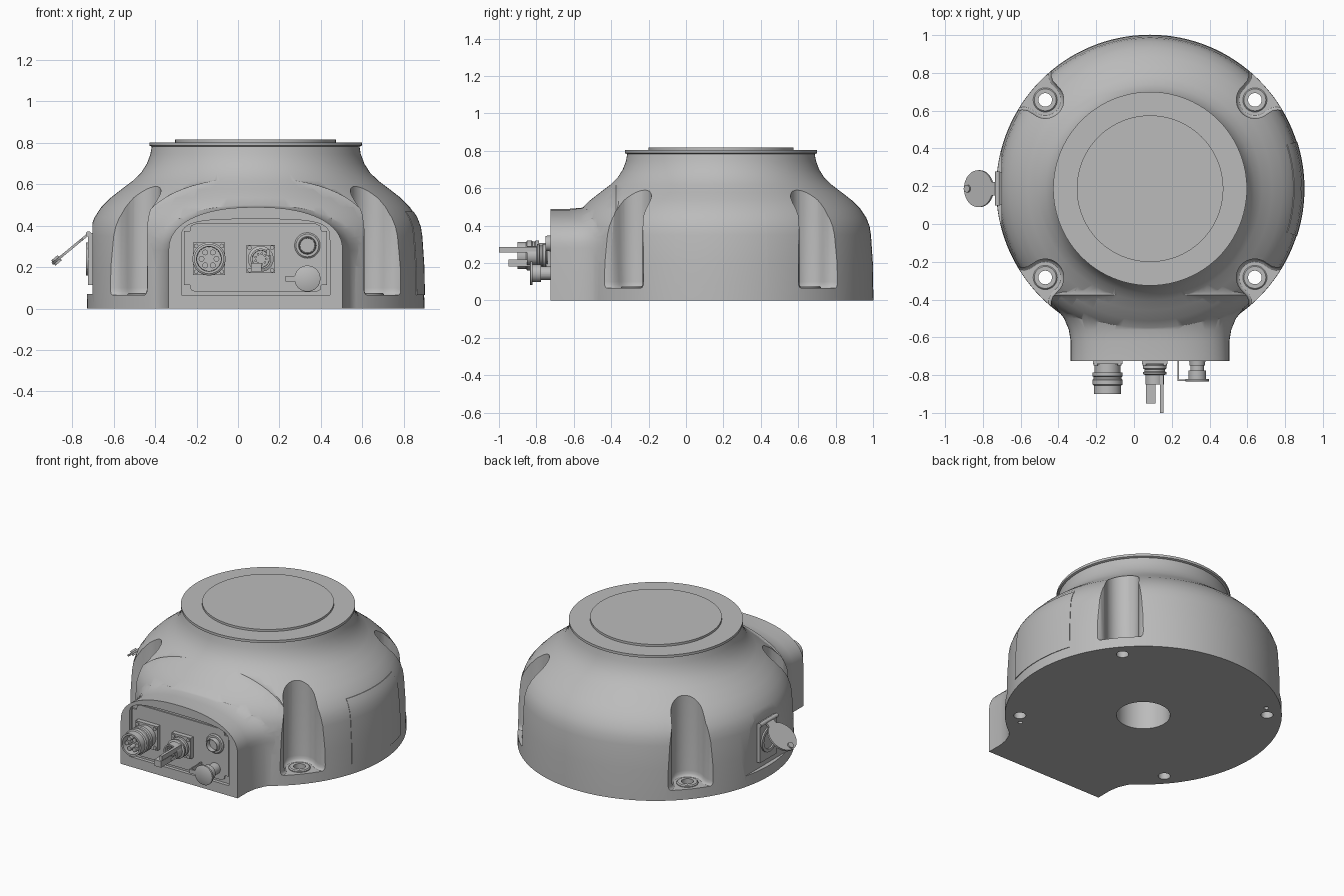
import bpy, bmesh, math
from mathutils import Vector, Matrix

old = bpy.data.objects.get("Cube")
if old:
    bpy.data.objects.remove(old)

CX, CY = 0.085, 0.187
AXIS = Vector((CX, CY, 0))

grey = bpy.data.materials.new("mid_grey")
grey.use_nodes = True
grey.diffuse_color = (0.5, 0.5, 0.5, 1)
grey.node_tree.nodes["Principled BSDF"].inputs["Base Color"].default_value = (0.5, 0.5, 0.5, 1)


def finish(bm, name):
    bmesh.ops.remove_doubles(bm, verts=bm.verts, dist=1e-5)
    bmesh.ops.recalc_face_normals(bm, faces=bm.faces)
    me = bpy.data.meshes.new(name)
    bm.to_mesh(me)
    bm.free()
    me.materials.append(grey)
    ob = bpy.data.objects.new(name, me)
    bpy.context.collection.objects.link(ob)
    return ob


def smooth(ob, angle=32):
    bpy.ops.object.select_all(action='DESELECT')
    ob.select_set(True)
    bpy.context.view_layer.objects.active = ob
    bpy.ops.object.shade_smooth_by_angle(angle=math.radians(angle))
    return ob


def loft(name, rings, closed=False):
    """Skin equal-sized rings of points; cap the ends unless closed."""
    bm = bmesh.new()
    vs = [[bm.verts.new(p) for p in r] for r in rings]
    n = len(vs[0])
    pairs = list(zip(vs, vs[1:])) + ([(vs[-1], vs[0])] if closed else [])
    for a, b in pairs:
        for i in range(n):
            j = (i + 1) % n
            bm.faces.new((a[i], a[j], b[j], b[i]))
    if not closed:
        bm.faces.new(vs[0])
        bm.faces.new(vs[-1])
    return finish(bm, name)


def lathe(name, profile, origin=AXIS, direction=(0, 0, 1), segs=96, closed=False):
    """Turn (radius, height) pairs about an axis."""
    rot = Vector(direction).to_track_quat('Z', 'Y')
    rings = [[Vector(origin) + rot @ Vector((r * math.cos(math.tau * i / segs),
              r * math.sin(math.tau * i / segs), h)) for i in range(segs)] for r, h in profile]
    return loft(name, rings, closed)


def rod(name, origin, direction, r, a, b, segs=32):
    return lathe(name, [(r, a), (r, b)], origin, direction, segs)


def box(name, lo, hi):
    bm = bmesh.new()
    lo, hi = Vector(lo), Vector(hi)
    bmesh.ops.create_cube(bm, size=1, matrix=Matrix.Translation((lo + hi) / 2) @ Matrix.Diagonal((*(hi - lo), 1)))
    return finish(bm, name)


def prism(name, points, y0, y1):
    return loft(name, [[(x, y, z) for x, z in points] for y in (y0, y1)])


def boolean(ob, other, op='DIFFERENCE'):
    bpy.context.view_layer.objects.active = ob
    m = ob.modifiers.new("cut", 'BOOLEAN')
    m.operation, m.object, m.solver = op, other, 'EXACT'
    bpy.ops.object.modifier_apply(modifier=m.name)
    bpy.data.objects.remove(other)


# Domed body
PROFILE = [(0.815, 0), (0.812, 0.2), (0.802, 0.35), (0.795, 0.395), (0.778, 0.44), (0.745, 0.49),
           (0.70, 0.535), (0.645, 0.578), (0.592, 0.618), (0.552, 0.657), (0.525, 0.70),
           (0.508, 0.745), (0.5, 0.79)]
body = lathe("body", PROFILE, segs=128)


# Connector housing, an arch that flares into the body
def arch(y, half, top, base=0.28, power=2 / 2.3):
    pts = [(CX + half, y, 0)]
    for i in range(33):
        t = math.pi * i / 32
        c, s = math.cos(t), max(math.sin(t), 0)
        pts.append((CX + half * math.copysign(abs(c) ** power, c), y, base + (top - base) * s ** power))
    return pts + [(CX - half, y, 0)]


FLARE = [(-0.725, 0.42, 0.49), (-0.62, 0.42, 0.49), (-0.56, 0.43, 0.495), (-0.5, 0.455, 0.515),
         (-0.45, 0.495, 0.55), (-0.41, 0.54, 0.59), (-0.375, 0.585, 0.63), (-0.3, 0.56, 0.64), (-0.15, 0.5, 0.64)]
boolean(body, loft("housing", [arch(*s) for s in FLARE]), 'UNION')

# Recess in the housing front
frame = [(x, z) for x, y, z in arch(0, 0.358, 0.432, 0.33, 0.55)]
frame = [(x, max(z, 0.065)) for x, z in frame]
boolean(body, prism("recess_cutter", frame, -0.8, -0.703))

# Bolt pockets with through holes
bolts = [Vector((CX + sx * 0.555, CY + sy * 0.47, 0)) for sx in (1, -1) for sy in (1, -1)]
half_plan = [(0.3, 0.2), (0.1, 0.175), (0.08, 0.145), (0.06, 0.118), (0.035, 0.103), (0.0, 0.098)]
back = [(-0.098 * math.sin(a), 0.098 * math.cos(a)) for a in [math.pi * i / 16 for i in range(1, 16)]]
plan = half_plan + back + [(u, -v) for u, v in reversed(half_plan)]
for p in bolts:
    out = (p - AXIS).normalized()
    side = Vector((-out.y, out.x, 0))
    rings = []
    for z, k in ((0.065, 0.84), (0.07, 0.92), (0.082, 0.98), (0.1, 1), (0.72, 1)):
        rings.append([p + out * (u * k if u < 0 else u) + side * v * k + Vector((0, 0, z)) for u, v in plan])
    boolean(body, loft("pocket_cutter", rings))
    boolean(body, rod("bolt_cutter", p, (0, 0, 1), 0.036, -0.1, 0.15))
    smooth(lathe("bolt_seat", [(0.036, 0.05), (0.064, 0.05), (0.064, 0.07), (0.058, 0.076), (0.036, 0.076)],
                 p, segs=32, closed=True))

# Base bore, locating holes and the flat on the right side
boolean(body, rod("bore_cutter", AXIS, (0, 0, 1), 0.158, -0.1, 0.4, 64))
for s in (1, -1):
    boolean(body, rod("pin_cutter", AXIS + Vector((s * 0.5, -s * 0.53, 0)), (0, 0, 1), 0.014, -0.1, 0.04, 16))
boolean(body, box("flat_cutter", (-0.9, -0.4, 0.07), (-0.702, 0.8, 0.6)))
smooth(body)

# Top flange and raised disc
smooth(lathe("top_flange", [(0.497, 0.78), (0.513, 0.787), (0.513, 0.803), (0.49, 0.803)]))
smooth(lathe("top_disc", [(0.388, 0.8), (0.388, 0.817)]))

# Curved access cover on the left side
cover = []
for r, z in [(0.8147, 0.065)] + [q for q in PROFILE if 0.1 < q[1] < 0.45] + [(0.76, 0.468)]:
    arc = [math.radians(-17.8 + 35.6 * i / 16) for i in range(17)]
    strip = [AXIS + Vector((q * math.cos(a), q * math.sin(a), z))
             for q, angles in ((r + 0.003, arc), (r - 0.006, arc[::-1])) for a in angles]
    cover.append(strip)
smooth(loft("access_cover", cover))

# Notched connector plate
quarter = [(0.345, 0.13), (0.318, 0.13), (0.312, 0.155), (0.29, 0.165)]
outline = []
for sx, sz in ((1, 1), (-1, 1), (-1, -1), (1, -1)):
    pts = [(CX + sx * x, 0.245 + sz * z) for x, z in quarter]
    outline += pts if sx * sz > 0 else pts[::-1]
prism("connector_plate", outline, -0.711, -0.69)

FRONT = (0, -1, 0)


def socket(name, x, z, half, steps, pins, pin_ring, pin_r):
    """Square flange, stepped hollow barrel and contact pins."""
    box(name + "_flange", (x - half, -0.74, z - half), (x + half, -0.7, z + half))
    for sx in (1, -1):
        for sz in (1, -1):
            rod(name + "_screw", (x + sx * half * 0.8, 0, z + sz * half * 0.8), FRONT, 0.011, 0.73, 0.748, 12)
    smooth(lathe(name + "_barrel", steps, (x, 0, z), FRONT, 40))
    for i in range(pins):
        a = math.tau * i / pins
        rod(name + "_pin", (x + pin_ring * math.cos(a), 0, z + pin_ring * math.sin(a)), FRONT,
            pin_r, 0.77, steps[-3][1] - 0.01, 12)


# Power socket
socket("power_socket", -0.14, 0.24, 0.078,
       [(0.068, 0.7), (0.068, 0.785), (0.08, 0.785), (0.08, 0.805), (0.074, 0.81), (0.074, 0.82), (0.08, 0.825),
        (0.08, 0.85), (0.072, 0.855), (0.072, 0.9), (0.06, 0.9), (0.058, 0.84)], 6, 0.036, 0.014)

# Signal socket with its two latch bars
socket("signal_socket", 0.11, 0.24, 0.068,
       [(0.05, 0.7), (0.05, 0.745), (0.062, 0.75), (0.062, 0.765), (0.054, 0.77), (0.054, 0.78), (0.062, 0.785),
        (0.062, 0.795), (0.05, 0.8), (0.05, 0.85), (0.041, 0.85), (0.04, 0.82)], 9, 0.026, 0.006)
box("latch_block", (0.063, -0.95, 0.18), (0.113, -0.8, 0.22))
box("latch_bar", (0.137, -1.0, 0.255), (0.155, -0.8, 0.285))

# Round port above the capped port
smooth(lathe("round_port", [(0.062, 0.7), (0.062, 0.716), (0.055, 0.722), (0.043, 0.722), (0.04, 0.75), (0.036, 0.75),
                            (0.035, 0.72)], (0.335, 0, 0.305), FRONT, 32))

# Capped port and cap tether
cap = (0.335, 0, 0.145)
rod("capped_port", cap, FRONT, 0.036, 0.7, 0.79)
smooth(lathe("port_cap", [(0.047, 0.775), (0.047, 0.82), (0.063, 0.82), (0.063, 0.832), (0.058, 0.835)], cap, FRONT, 32))
box("tether_arm", (0.235, -0.832, 0.132), (0.3, -0.822, 0.158))
box("tether_strap", (0.23, -0.832, 0.132), (0.238, -0.7, 0.158))

# Side port with an open hinged lid
SIDE = (-1, 0, 0)
port = (0, 0.187, 0.24)
box("side_port_flange", (-0.725, 0.1, 0.115), (-0.69, 0.274, 0.365))
smooth(lathe("side_port_ring", [(0.08, 0.7), (0.08, 0.735), (0.06, 0.735), (0.058, 0.727)], port, SIDE, 32))
rod("lid_hinge", (-0.722, 0.187, 0.36), (0, 1, 0), 0.013, -0.09, 0.09, 16)
slope = Vector((-0.2, 0, -0.165)).normalized()
normal = Vector((slope.z, 0, -slope.x)).normalized()
pivot = Vector((-0.722, 0.187, 0.36))
smooth(lathe("lid", [(0.098, -0.006), (0.098, 0.006)], pivot + slope * 0.128, normal, 40))
rod("lid_tab", pivot + slope * 0.2, normal, 0.02, -0.016, 0.016, 16)
arm = box("lid_arm", (0, -0.035, -0.006), (0.06, 0.035, 0.006))
arm.matrix_world = Matrix.Translation(pivot) @ slope.to_track_quat('X', 'Z').to_matrix().to_4x4()
